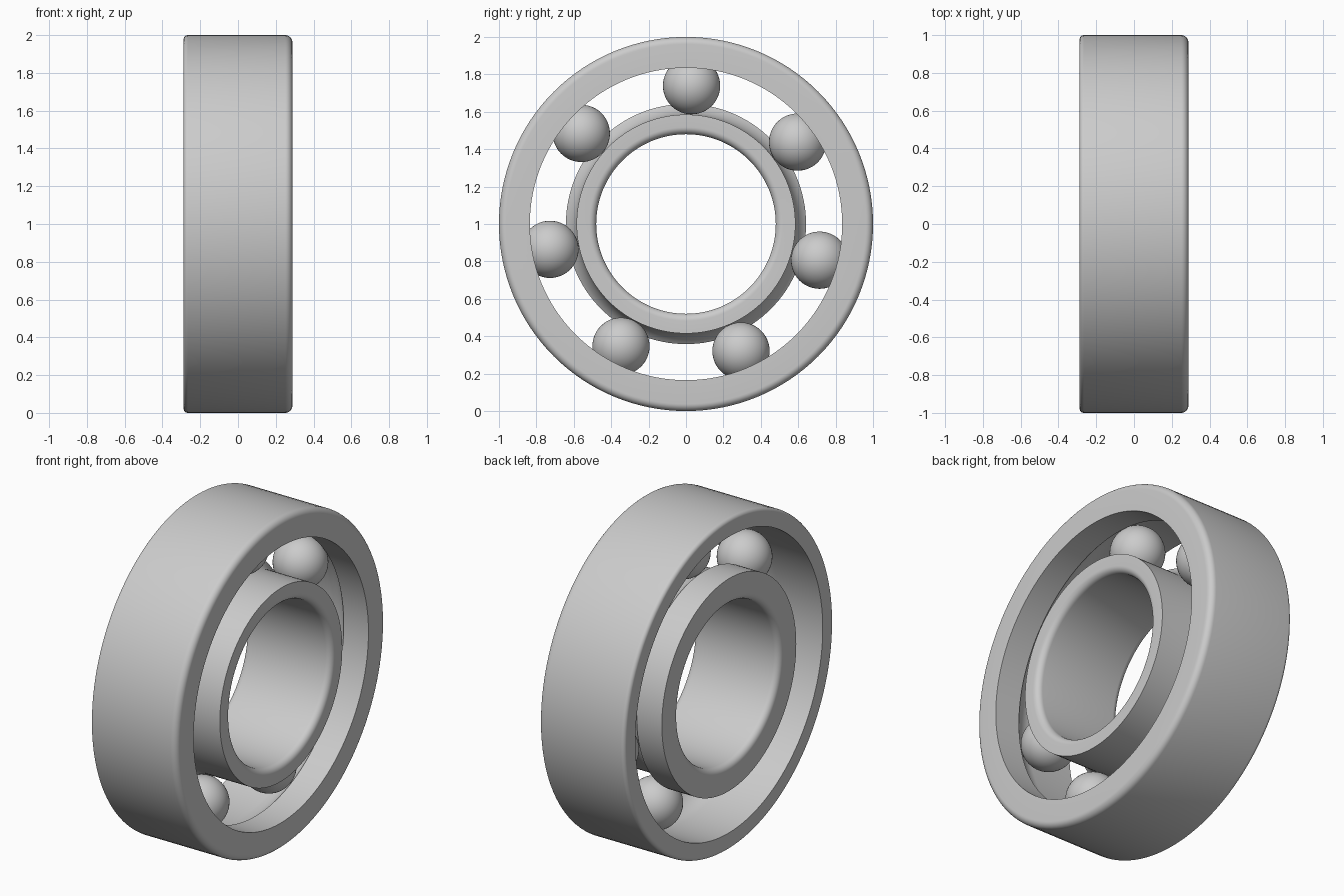
import bpy, bmesh, math
from mathutils import Vector

cube = bpy.data.objects.get("Cube")
if cube:
    bpy.data.objects.remove(cube, do_unlink=True)

HALF = 0.288          # half the width along the axle
PITCH = 0.74          # radius of the ball circle
BALL = 0.153
BALLS = 7
LOW, HIGH = 0.585, 0.642            # inner ring shoulders
OUT_LOW, OUT_HIGH = 0.895, 0.835    # outer ring shoulders
GROOVE = PITCH - LOW                # raceway radius

steel = bpy.data.materials.new("steel grey")
steel.use_nodes = True
colour = (0.6, 0.6, 0.6, 1)
steel.diffuse_color = colour
steel.node_tree.nodes["Principled BSDF"].inputs["Base Color"].default_value = colour


def arc(cx, cr, radius, start, end, steps=8):
    """Points (x, r) on an arc, angles in degrees."""
    angles = [math.radians(start + (end - start) * i / steps) for i in range(steps + 1)]
    return [(cx + radius * math.cos(a), cr + radius * math.sin(a)) for a in angles]


def finish(obj):
    obj.data.materials.append(steel)
    bpy.ops.object.select_all(action="DESELECT")
    obj.select_set(True)
    bpy.context.view_layer.objects.active = obj
    bpy.ops.object.shade_smooth_by_angle(angle=math.radians(30))


def lathe(name, profile, segments=128):
    """Turn a closed (x, r) profile around the axle."""
    bm = bmesh.new()
    verts = [bm.verts.new((x, 0, r)) for x, r in profile]
    edges = [bm.edges.new((v, verts[i - 1])) for i, v in enumerate(verts)]
    bmesh.ops.spin(bm, geom=verts + edges, cent=(0, 0, 0), axis=(1, 0, 0),
                   angle=math.tau, steps=segments, use_duplicate=False)
    bmesh.ops.remove_doubles(bm, verts=bm.verts, dist=0.0002)
    bmesh.ops.recalc_face_normals(bm, faces=bm.faces)
    mesh = bpy.data.meshes.new(name)
    bm.to_mesh(mesh)
    bm.free()
    obj = bpy.data.objects.new(name, mesh)
    bpy.context.collection.objects.link(obj)
    obj.location.z = 1
    finish(obj)


# Outer ring: rounded rim, raceway rising to a shoulder on the +x side
big, small = 0.038, 0.023
edge = math.degrees(math.asin((OUT_HIGH - PITCH) / GROOVE))
lathe("outer_ring",
      arc(HALF - big, 1 - big, big, 0, 90)
      + arc(-HALF + small, 1 - small, small, 90, 180)
      + [(-HALF, OUT_LOW)]
      + arc(0, PITCH, GROOVE, 90, edge, 12)
      + [(HALF, OUT_HIGH)])

# Inner ring: rounded bore, raceway rising to a shoulder on the -x side
edge = 180 + math.degrees(math.asin((PITCH - HIGH) / GROOVE))
bore = 0.48
lathe("inner_ring",
      arc(-HALF + big, bore + big, big, 180, 270)
      + arc(HALF - big, bore + big, big, 270, 360)
      + [(HALF, LOW)]
      + arc(0, PITCH, GROOVE, 270, edge, 12)
      + [(-HALF, HIGH)])

# Balls, evenly spaced
for i in range(BALLS):
    a = math.radians(2.3) + math.tau * i / BALLS
    centre = Vector((0, PITCH * math.sin(a), 1 + PITCH * math.cos(a)))
    bpy.ops.mesh.primitive_uv_sphere_add(segments=48, ring_count=24, radius=BALL, location=centre)
    ball = bpy.context.object
    ball.name = f"ball_{i + 1}"
    finish(ball)
